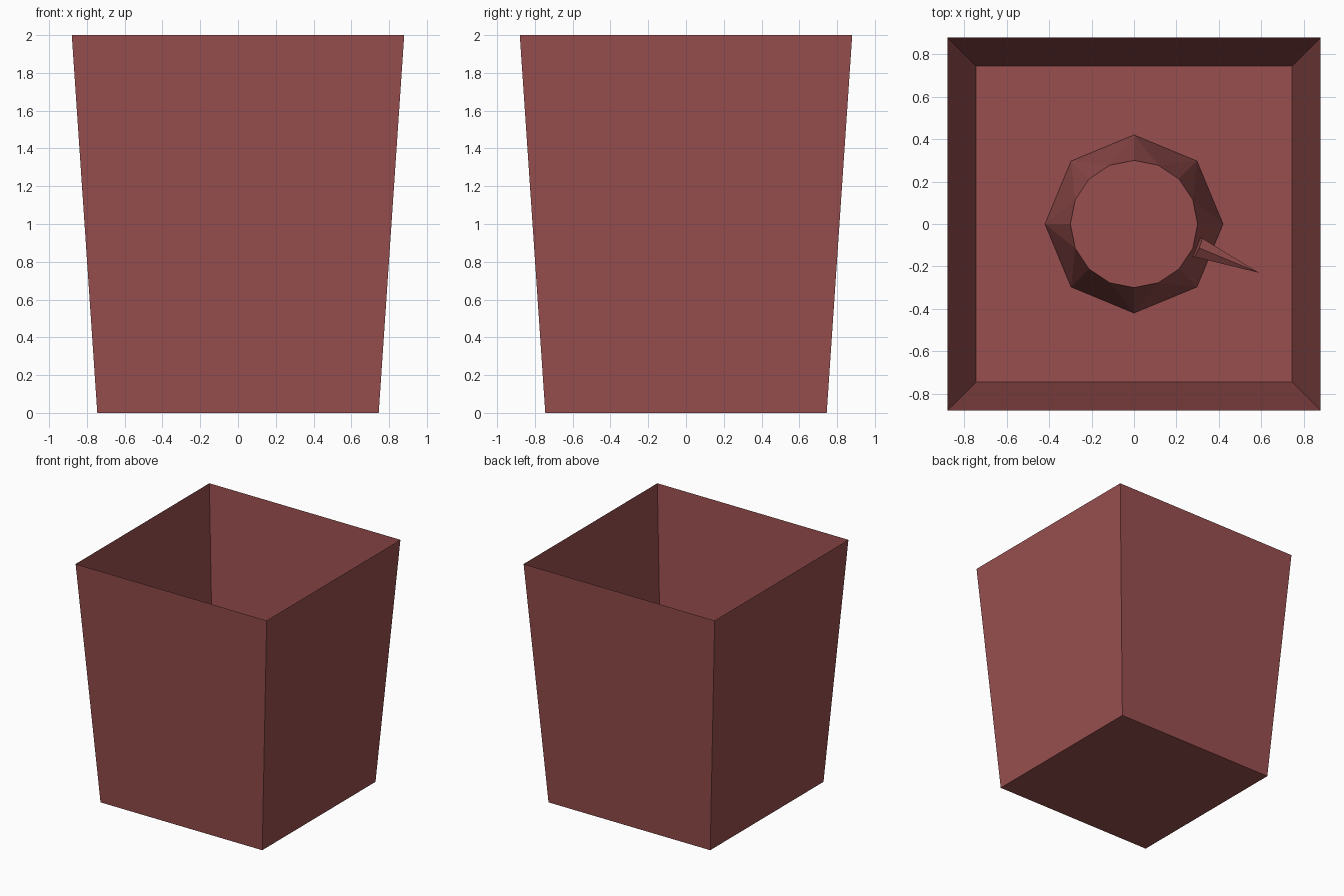
import bpy
import bmesh
from math import cos, sin, tau
from mathutils import Vector

cube = bpy.data.objects.get("Cube")
if cube:
    bpy.data.objects.remove(cube, do_unlink=True)

# One dull red for everything
red = bpy.data.materials.new("dull_red")
red.use_nodes = True
color = (0.32, 0.078, 0.078, 1)
red.diffuse_color = color
red.node_tree.nodes["Principled BSDF"].inputs["Base Color"].default_value = color


def finish(name, bm):
    mesh = bpy.data.meshes.new(name)
    bm.to_mesh(mesh)
    bm.free()
    mesh.materials.append(red)
    obj = bpy.data.objects.new(name, mesh)
    bpy.context.collection.objects.link(obj)
    return obj


def ring(bm, count, radius, z, turn=0):
    return [bm.verts.new((radius * cos(tau * (i + turn) / count),
                          radius * sin(tau * (i + turn) / count), z))
            for i in range(count)]


# Open square bin: thin flared walls and a floor
bm = bmesh.new()
bottom = ring(bm, 4, 0.745 * 2 ** 0.5, 0, 0.5)
rim = ring(bm, 4, 0.88 * 2 ** 0.5, 2, 0.5)
bm.faces.new(bottom[::-1])
for i in range(4):
    j = (i + 1) % 4
    bm.faces.new((bottom[i], bottom[j], rim[j], rim[i]))
finish("bin", bm)

# Tapered stump inside: eight-sided foot, sixteen-sided flat top
bm = bmesh.new()
foot = ring(bm, 8, 0.42, 0.01)
top = ring(bm, 16, 0.3, 0.7)
bm.faces.new(top)
for i in range(8):
    a, b = foot[i], foot[(i + 1) % 8]
    before, here, after = top[2 * i - 1], top[2 * i], top[2 * i + 1]
    bm.faces.new((a, here, before))
    bm.faces.new((a, after, here))
    bm.faces.new((a, b, after))
finish("stump", bm)

# Thin spike sticking out of the stump
start, tip = Vector((0.3, -0.11, 0.6)), Vector((0.59, -0.23, 0.55))
axis = tip - start
bm = bmesh.new()
bmesh.ops.create_cone(bm, cap_ends=True, segments=6, radius1=0.055,
                      radius2=0, depth=axis.length)
spike = finish("spike", bm)
spike.location = (start + tip) / 2
spike.rotation_mode = 'QUATERNION'
spike.rotation_quaternion = axis.to_track_quat('Z', 'Y')
